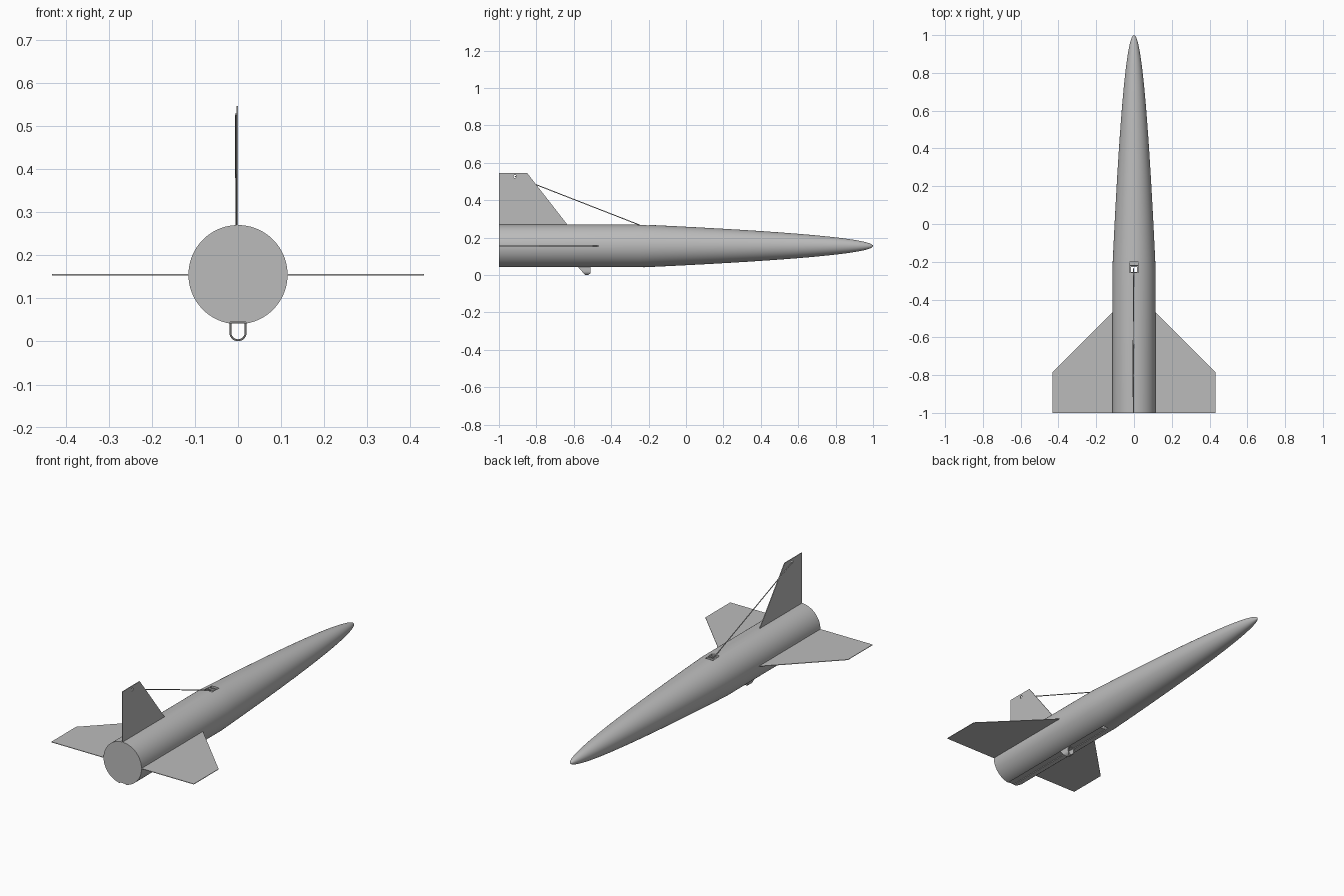
import bpy, bmesh, math
from mathutils import Matrix, Vector

cube = bpy.data.objects.get("Cube")
if cube:
    bpy.data.objects.remove(cube, do_unlink=True)

AXIS_Z, RADIUS = 0.155, 0.115
SHOULDER, TAIL, NOSE = -0.25, -1.0, 1.0

grey = bpy.data.materials.new("plain grey")
grey.use_nodes = True
grey.diffuse_color = (0.5, 0.5, 0.5, 1)
grey.node_tree.nodes["Principled BSDF"].inputs["Base Color"].default_value = (0.5, 0.5, 0.5, 1)


def finish(name, bm):
    bmesh.ops.recalc_face_normals(bm, faces=bm.faces)
    mesh = bpy.data.meshes.new(name)
    bm.to_mesh(mesh)
    bm.free()
    mesh.materials.append(grey)
    obj = bpy.data.objects.new(name, mesh)
    bpy.context.collection.objects.link(obj)
    return obj


def box(name, low, high):
    low, high = Vector(low), Vector(high)
    bm = bmesh.new()
    bmesh.ops.create_cube(bm, size=1, matrix=Matrix.Translation((low + high) / 2)
                          @ Matrix.Diagonal((*(high - low), 1)))
    return finish(name, bm)


def rod(name, start, end, radius, sides=12):
    start, end = Vector(start), Vector(end)
    way = end - start
    turn = way.to_track_quat('Z', 'Y').to_matrix().to_4x4()
    bm = bmesh.new()
    bmesh.ops.create_cone(bm, cap_ends=True, segments=sides, radius1=radius, radius2=radius,
                          depth=way.length, matrix=Matrix.Translation((start + end) / 2) @ turn)
    return finish(name, bm)


def plate(name, outline, thickness):
    """Extrude a flat 3D outline along a thickness vector."""
    bm = bmesh.new()
    face = bm.faces.new([bm.verts.new(p) for p in outline])
    side = bmesh.ops.extrude_face_region(bm, geom=[face])["geom"]
    bmesh.ops.translate(bm, vec=thickness, verts=[v for v in side if isinstance(v, bmesh.types.BMVert)])
    return finish(name, bm)


def activate(obj):
    bpy.ops.object.select_all(action='DESELECT')
    obj.select_set(True)
    bpy.context.view_layer.objects.active = obj


def cut(obj, cutter):
    mod = obj.modifiers.new("cut", 'BOOLEAN')
    mod.operation, mod.solver, mod.object = 'DIFFERENCE', 'EXACT', cutter
    activate(obj)
    bpy.ops.object.modifier_apply(modifier=mod.name)
    bpy.data.objects.remove(cutter, do_unlink=True)


def smooth(obj):
    activate(obj)
    bpy.ops.object.shade_smooth_by_angle(angle=math.radians(30))


# Fuselage: straight tube with a parabolic nose, closed at the tail
rings = [(TAIL, RADIUS)]
steps = 32
for i in range(steps):
    t = (1 - i / steps) ** 2 if i else 1
    rings.append((NOSE - (NOSE - SHOULDER) * t, RADIUS * math.sqrt(t)))
bm = bmesh.new()
loops = []
sides = 96
for y, r in rings:
    loops.append([bm.verts.new((r * math.cos(a), y, AXIS_Z + r * math.sin(a)))
                  for a in (math.tau * k / sides for k in range(sides))])
for a, b in zip(loops, loops[1:]):
    for k in range(sides):
        n = (k + 1) % sides
        bm.faces.new((a[k], a[n], b[n], b[k]))
bm.faces.new(loops[0])
tip = bm.verts.new((0, NOSE, AXIS_Z))
for k in range(sides):
    bm.faces.new((loops[-1][k], loops[-1][(k + 1) % sides], tip))
fuselage = finish("fuselage", bm)

# Line hatch, vertical line shaft and belly groove
cut(fuselage, box("hatch_cutter", (-0.023, -0.258, 0.257), (0.023, -0.198, 0.4)))
cut(fuselage, box("shaft_cutter", (-0.016, -0.255, -0.1), (0.016, -0.228, 0.4)))
cut(fuselage, box("groove_cutter", (-0.018, -1.1, -0.1), (0.018, -0.24, 0.0455)))
smooth(fuselage)
box("hatch_bar", (-0.023, -0.222, 0.257), (0.023, -0.216, 0.266))

# Wings
for side, name in ((1, "left_wing"), (-1, "right_wing")):
    outline = [(0.09, TAIL), (0.432, TAIL), (0.432, -0.785), (0.115, -0.468), (0.09, -0.468)]
    plate(name, [(side * x, y, AXIS_Z - 0.0015) for x, y in outline], (0, 0, 0.003))

# Tail fin with a hole for the line
fin_outline = [(TAIL, 0.25), (TAIL, 0.546), (-0.85, 0.546), (-0.635, 0.27), (-0.635, 0.25)]
fin = plate("tail_fin", [(-0.004, y, z) for y, z in fin_outline], (0.004, 0, 0))
cut(fin, rod("hole_cutter", (-0.1, -0.915, 0.527), (0.1, -0.915, 0.527), 0.008, 16))

# Tow line from the fin to the hatch
smooth(rod("tow_line", (-0.005, -0.915, 0.527), (-0.003, -0.235, 0.262), 0.0025))

# Belly hook: a U-shaped strip with a sloping rear edge
bm = bmesh.new()
sections = []
bend = 16
arc = [(math.cos(a), math.sin(a)) for a in (math.pi * (1 + k / bend) for k in range(bend + 1))]
for c, s, top in [(-1, 0, True)] + [(c, s, False) for c, s in arc] + [(1, 0, True)]:
    corners = []
    for r in (0.020, 0.0155):
        z = 0.046 if top else 0.0205 + r * s
        rear = -0.54 - 0.04 * z / 0.046
        front = -0.51 - 0.012 * max(0, 1 - z / 0.01)
        corners += [(r * c, rear, z), (r * c, front, z)]
    sections.append([bm.verts.new(corners[i]) for i in (0, 1, 3, 2)])
for a, b in zip(sections, sections[1:]):
    for k in range(4):
        n = (k + 1) % 4
        bm.faces.new((a[k], a[n], b[n], b[k]))
bm.faces.new(sections[0])
bm.faces.new(sections[-1])
smooth(finish("belly_hook", bm))
box("hook_plate", (-0.018, -0.58, 0.0425), (0.018, -0.51, 0.046))
